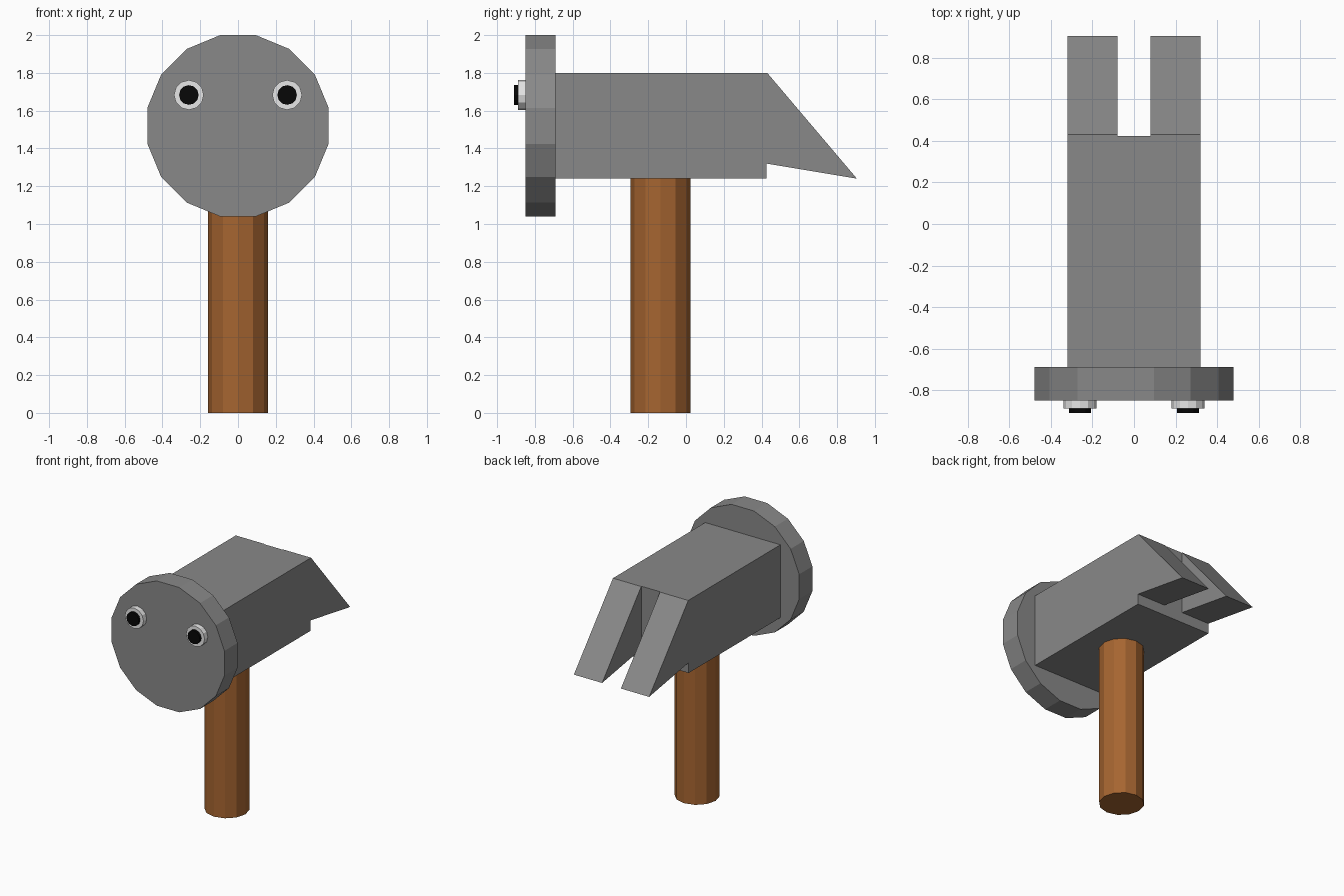
import bpy, bmesh, math
from mathutils import Matrix

if "Cube" in bpy.data.objects:
    bpy.data.objects.remove(bpy.data.objects["Cube"])


def material(name, rgb):
    m = bpy.data.materials.new(name)
    m.diffuse_color = (*rgb, 1)
    m.use_nodes = True
    m.node_tree.nodes["Principled BSDF"].inputs["Base Color"].default_value = m.diffuse_color
    return m


steel = material("steel grey", (0.25, 0.25, 0.25))
wood = material("wood brown", (0.38, 0.13, 0.03))
white = material("eye white", (0.8, 0.8, 0.8))
black = material("pupil black", (0.002, 0.002, 0.002))


def finish(bm, name, mat):
    bmesh.ops.recalc_face_normals(bm, faces=bm.faces)
    me = bpy.data.meshes.new(name)
    bm.to_mesh(me)
    bm.free()
    me.materials.append(mat)
    ob = bpy.data.objects.new(name, me)
    bpy.context.collection.objects.link(ob)
    return ob


def cylinder(name, mat, sides, radius, depth, centre, along_y=False, turn=0.0):
    bm = bmesh.new()
    m = Matrix.Translation(centre)
    if along_y:
        m = m @ Matrix.Rotation(math.pi / 2, 4, 'X')
    m = m @ Matrix.Rotation(turn, 4, 'Z')
    bmesh.ops.create_cone(bm, cap_ends=True, segments=sides, radius1=radius,
                          radius2=radius, depth=depth, matrix=m)
    return finish(bm, name, mat)


def prism(name, mat, profile, half_width):
    """Extrude a (y, z) profile across x."""
    bm = bmesh.new()
    face = bm.faces.new([bm.verts.new((-half_width, y, z)) for y, z in profile])
    ext = bmesh.ops.extrude_face_region(bm, geom=[face])
    verts = [g for g in ext["geom"] if isinstance(g, bmesh.types.BMVert)]
    bmesh.ops.translate(bm, verts=verts, vec=(2 * half_width, 0, 0))
    return finish(bm, name, mat)


# Wooden handle
cylinder("handle", wood, 12, 0.158, 1.26, (0, -0.135, 0.63))

# Hammer head with sloping claw
head = prism("head_with_claw", steel,
             [(-0.70, 1.24), (0.425, 1.24), (0.425, 1.32), (0.905, 1.24),
              (0.43, 1.80), (-0.70, 1.80)], 0.32)

# Slot that splits the claw in two
slot = prism("claw_slot_cutter", steel,
             [(0.425, 1.1), (1.1, 1.1), (1.1, 1.9), (0.425, 1.9)], 0.08)
slot.hide_render = True
slot.hide_viewport = True
cut = head.modifiers.new("claw slot", 'BOOLEAN')
cut.operation = 'DIFFERENCE'
cut.solver = 'EXACT'
cut.object = slot

# Round striking plate, flat side up
cylinder("striking_face", steel, 16, 0.489, 0.16, (0, -0.77, 1.52),
         along_y=True, turn=math.pi / 16)

# Eyes on the striking plate
for side, x in (("left", -0.26), ("right", 0.26)):
    cylinder(side + "_eye", white, 12, 0.079, 0.045, (x, -0.8675, 1.683), along_y=True)
    cylinder(side + "_pupil", black, 12, 0.052, 0.03, (x, -0.895, 1.683), along_y=True)
